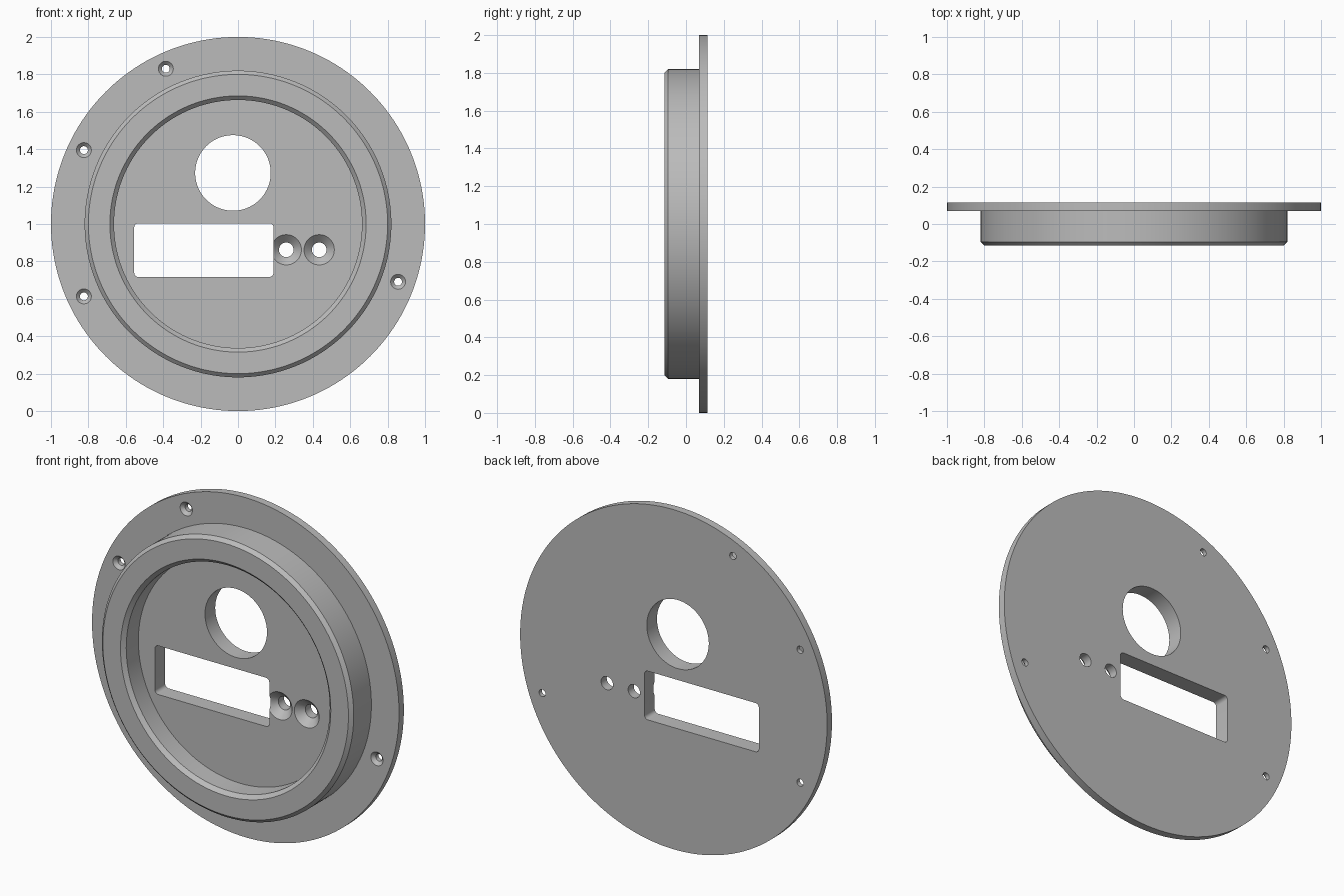
import bpy, bmesh, math

default = bpy.data.objects.get("Cube")
if default:
    bpy.data.objects.remove(default, do_unlink=True)

BACK, FLANGE, FLOOR, FRONT = 0.115, 0.07, 0.02, -0.115
CENTRE_Z = 1.0

grey = bpy.data.materials.new("plain grey")
grey.use_nodes = True
colour = (0.5, 0.5, 0.5, 1)
grey.diffuse_color = colour
grey.node_tree.nodes["Principled BSDF"].inputs["Base Color"].default_value = colour


def finish(name, bm):
    bmesh.ops.recalc_face_normals(bm, faces=bm.faces)
    mesh = bpy.data.meshes.new(name)
    bm.to_mesh(mesh)
    bm.free()
    mesh.materials.append(grey)
    obj = bpy.data.objects.new(name, mesh)
    bpy.context.collection.objects.link(obj)
    return obj


def lathe(name, profile, x, z, sides):
    """Turn (radius, y) points about a front-to-back axis, capping both ends."""
    bm = bmesh.new()
    rings = []
    for r, y in profile:
        angles = [math.tau * i / sides for i in range(sides)]
        rings.append([bm.verts.new((x + r * math.cos(a), y, z + r * math.sin(a)))
                      for a in angles])
    for a, b in zip(rings, rings[1:]):
        for i in range(sides):
            j = (i + 1) % sides
            bm.faces.new((a[i], a[j], b[j], b[i]))
    bm.faces.new(rings[0])
    bm.faces.new(rings[-1])
    return finish(name, bm)


def rounded_window(name, x0, x1, z0, z1, r, y0, y1, steps=6):
    bm = bmesh.new()
    corners = [(x1 - r, z1 - r), (x0 + r, z1 - r), (x0 + r, z0 + r), (x1 - r, z0 + r)]
    outline = []
    for k, (cx, cz) in enumerate(corners):
        for i in range(steps + 1):
            a = math.pi / 2 * (k + i / steps)
            outline.append(bm.verts.new((cx + r * math.cos(a), y0, cz + r * math.sin(a))))
    face = bm.faces.new(outline)
    out = bmesh.ops.extrude_face_region(bm, geom=[face])
    moved = [v for v in out["geom"] if isinstance(v, bmesh.types.BMVert)]
    bmesh.ops.translate(bm, verts=moved, vec=(0, y1 - y0, 0))
    return finish(name, bm)


def countersink(name, x, z, surface, head, hole):
    """Conical screw seat opening to the front, with a through hole."""
    slope = head - hole
    lift = 0.01
    profile = [(head + lift, surface - lift), (hole, surface + slope), (hole, BACK + 0.05)]
    return lathe(name, profile, x, z, 48)


# Round panel: flange, raised rim with bevels, recessed floor
panel = lathe("round_panel", [
    (1.0, BACK), (1.0, FLANGE), (0.82, FLANGE), (0.82, FRONT + 0.02),
    (0.80, FRONT), (0.685, FRONT), (0.663, FRONT + 0.022), (0.663, FLOOR),
], 0, CENTRE_Z, 160)

# Openings
cutters = [
    lathe("round_opening_cutter", [(0.202, FLOOR - 0.05), (0.202, BACK + 0.05)],
          -0.027, 1.273, 96),
    rounded_window("window_cutter", -0.555, 0.19, 0.717, 1.004, 0.022,
                   FLOOR - 0.05, BACK + 0.05),
]
for x in (0.258, 0.434):
    cutters.append(countersink("floor_screw_cutter", x, 0.862, FLOOR, 0.081, 0.039))
for x, z in ((-0.386, 1.83), (-0.824, 1.395), (-0.824, 0.613), (0.856, 0.691)):
    cutters.append(countersink("flange_screw_cutter", x, z, FLANGE, 0.04, 0.021))

for cutter in cutters:
    cutter.hide_render = True
    mod = panel.modifiers.new(cutter.name, "BOOLEAN")
    mod.operation = "DIFFERENCE"
    mod.solver = "EXACT"
    mod.object = cutter

# Bake the cuts, then remove the cutters
graph = bpy.context.evaluated_depsgraph_get()
baked = bpy.data.meshes.new_from_object(panel.evaluated_get(graph))
panel.modifiers.clear()
panel.data = baked
panel.data.name = "round_panel"
for cutter in cutters:
    bpy.data.objects.remove(cutter, do_unlink=True)

bpy.ops.object.select_all(action="DESELECT")
panel.select_set(True)
bpy.context.view_layer.objects.active = panel
bpy.ops.object.shade_smooth_by_angle(angle=math.radians(25))
